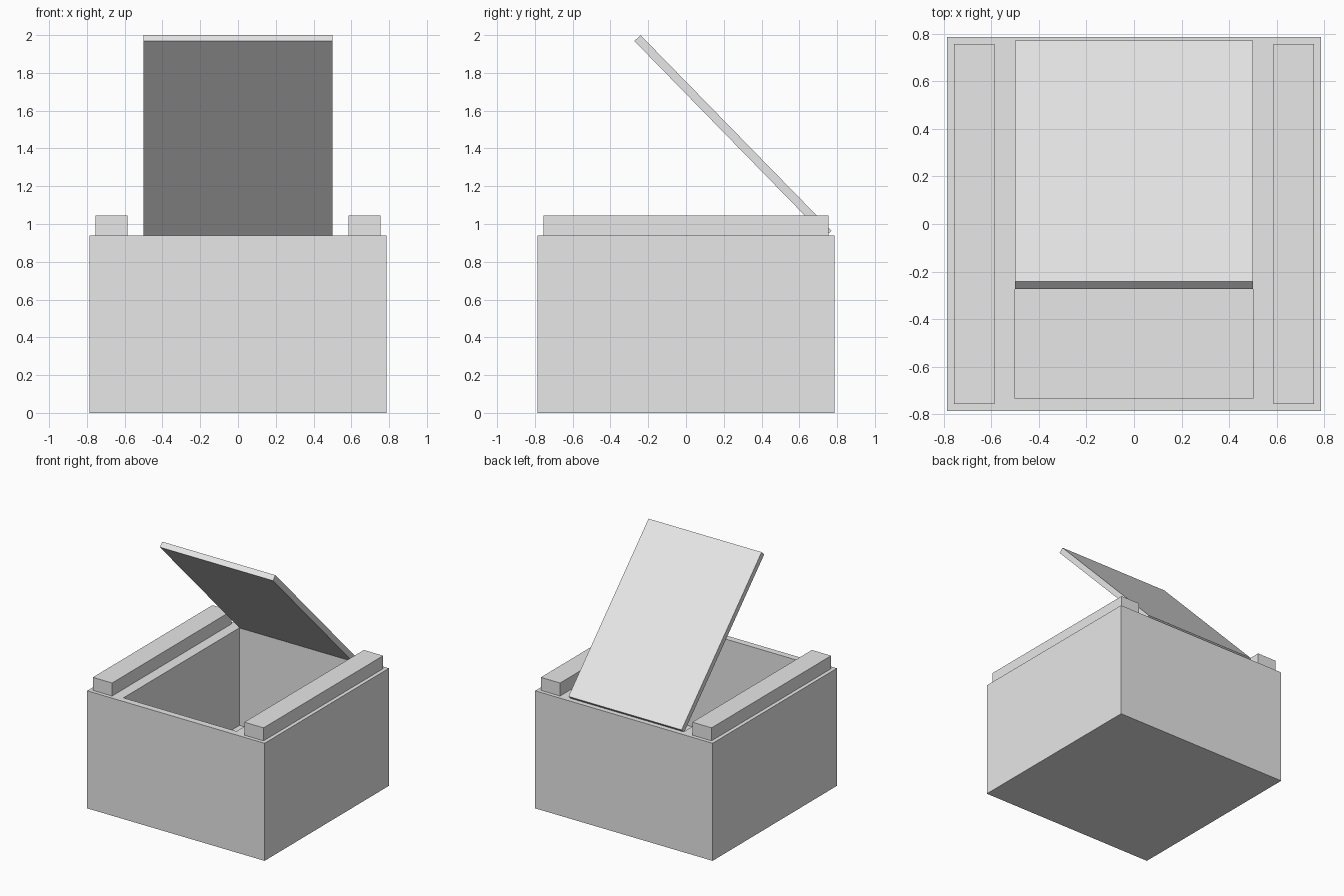
import bpy, bmesh, math
from mathutils import Vector, Matrix

default = bpy.data.objects.get("Cube")
if default:
    bpy.data.objects.remove(default, do_unlink=True)

grey = bpy.data.materials.new("light_grey")
grey.use_nodes = True
colour = (0.8, 0.8, 0.8, 1.0)
grey.diffuse_color = colour
grey.node_tree.nodes["Principled BSDF"].inputs["Base Color"].default_value = colour


def block_mesh(size, centre):
    """Return a bmesh block of the given size about the centre."""
    bm = bmesh.new()
    bmesh.ops.create_cube(bm, size=1)
    bmesh.ops.transform(bm, verts=bm.verts,
                        matrix=Matrix.Translation(centre) @ Matrix.Diagonal((*size, 1)))
    return bm


def add_object(name, bm):
    bmesh.ops.recalc_face_normals(bm, faces=bm.faces)
    mesh = bpy.data.meshes.new(name)
    bm.to_mesh(mesh)
    bm.free()
    mesh.materials.append(grey)
    obj = bpy.data.objects.new(name, mesh)
    bpy.context.collection.objects.link(obj)
    return obj


WIDTH, HEIGHT, FLOOR = 1.57, 0.94, 0.16
OPEN_X, OPEN_Y = 0.5, 0.733

# Open box: inset the top face to the opening, then sink it to the floor
bm = block_mesh((WIDTH, WIDTH, HEIGHT), (0, 0, HEIGHT / 2))
top = max(bm.faces, key=lambda f: f.calc_center_median().z)
bmesh.ops.inset_region(bm, faces=[top], thickness=0.05)
for v in top.verts:
    v.co.x = math.copysign(OPEN_X, v.co.x)
    v.co.y = math.copysign(OPEN_Y, v.co.y)
sunk = bmesh.ops.extrude_discrete_faces(bm, faces=[top])["faces"][0]
for v in sunk.verts:
    v.co.z = FLOOR
add_object("box", bm)

# Side rails on the rim
for name, side in (("left_rail", 1), ("right_rail", -1)):
    add_object(name, block_mesh((0.17, 1.51, 0.104), (side * 0.67, 0, HEIGHT + 0.052)))

# Lid propped open, tilted about its back edge
back_edge = Vector((0, 0.77, 0.965))
front_edge = Vector((0, -0.241, 2.0))
span = front_edge - back_edge
thickness = 0.045
lid = add_object("lid", block_mesh((2 * OPEN_X, span.length, thickness),
                                   (0, -span.length / 2, -thickness / 2)))
lid.location = back_edge
lid.rotation_euler.x = -math.atan2(span.z, -span.y)
